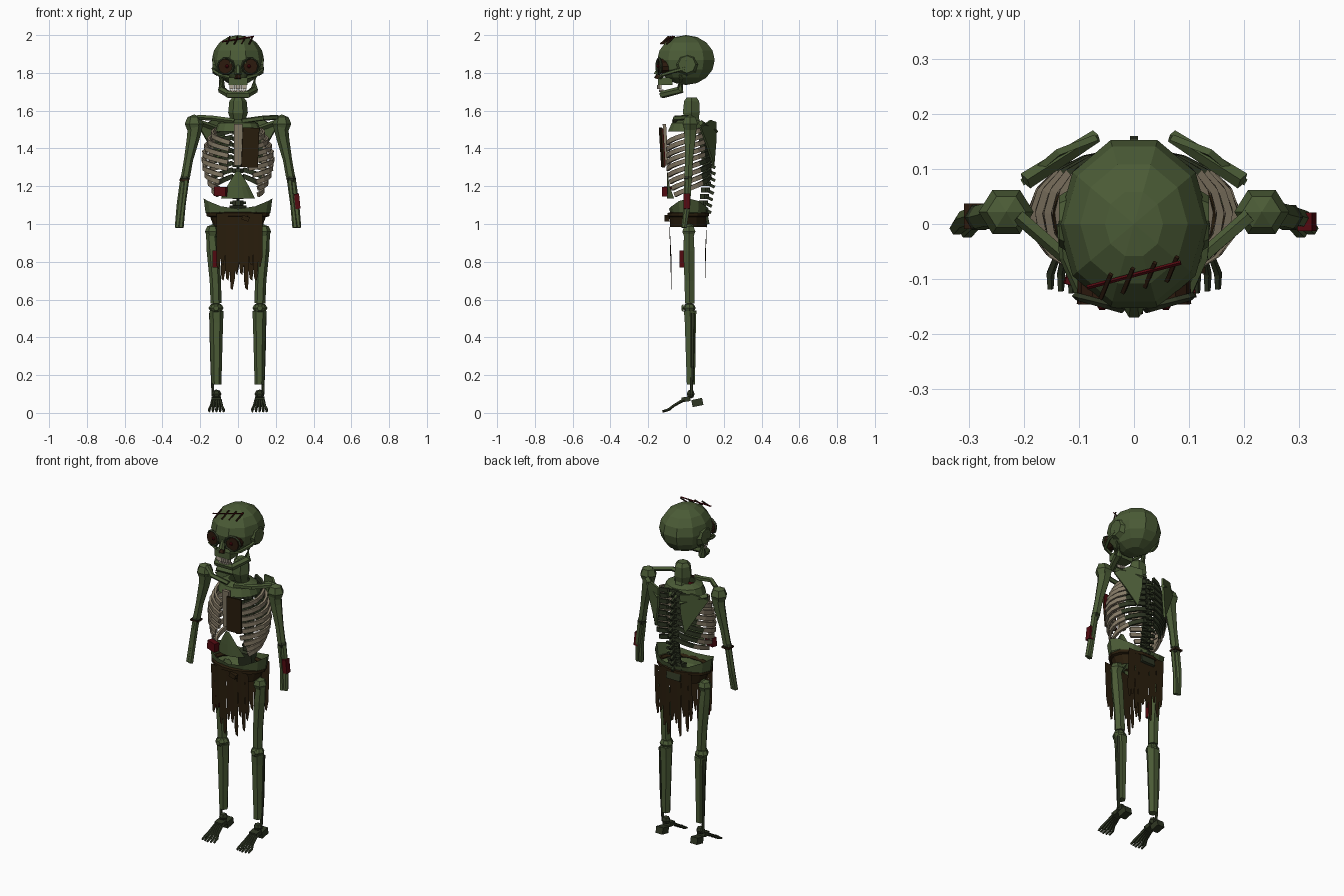
import bpy, bmesh, math, random
from mathutils import Vector, Matrix

random.seed(4)
if "Cube" in bpy.data.objects:
    bpy.data.objects.remove(bpy.data.objects["Cube"])


def material(name, r, g, b):
    m = bpy.data.materials.new(name)
    m.use_nodes = True
    m.diffuse_color = (r, g, b, 1)
    node = next(n for n in m.node_tree.nodes if n.type == 'BSDF_PRINCIPLED')
    node.inputs["Base Color"].default_value = (r, g, b, 1)
    node.inputs["Roughness"].default_value = 0.9
    return m


GREEN = material("rotten green", .07, .105, .037)
DARK = material("dark green", .028, .037, .017)
BONE = material("old bone", .23, .19, .13)
TOOTH = material("tooth", .42, .37, .29)
CLOTH = material("brown rag", .023, .013, .004)
RED = material("dried blood", .085, .003, .005)
SOCKET = material("socket", .025, .01, .004)


def finish(name, bm, *mats):
    bmesh.ops.remove_doubles(bm, verts=bm.verts, dist=1e-5)
    bmesh.ops.recalc_face_normals(bm, faces=bm.faces)
    me = bpy.data.meshes.new(name)
    bm.to_mesh(me)
    bm.free()
    for m in mats:
        me.materials.append(m)
    ob = bpy.data.objects.new(name, me)
    bpy.context.collection.objects.link(ob)
    return ob


def tube(name, pts, radii, mat, sides=6, flat=(1, 1), ref=(0, 1, 0), phase=0, closed=False):
    """Sweep a polygon along a path, one radius per point."""
    pts = [Vector(p) for p in pts]
    n = len(pts)
    if not isinstance(radii, (list, tuple)):
        radii = [radii] * n
    bm, rings = bmesh.new(), []
    for i, p in enumerate(pts):
        if closed:
            t = pts[(i + 1) % n] - pts[i - 1]
        else:
            t = pts[min(i + 1, n - 1)] - pts[max(i - 1, 0)]
        t.normalize()
        u = Vector(ref).cross(t).normalized()
        v = t.cross(u)
        ang = [math.tau * k / sides + phase for k in range(sides)]
        rings.append([bm.verts.new(p + radii[i] * (u * math.cos(a) * flat[0] + v * math.sin(a) * flat[1]))
                      for a in ang])
    for i in range(n if closed else n - 1):
        a, b = rings[i], rings[(i + 1) % n]
        for k in range(sides):
            j = (k + 1) % sides
            bm.faces.new((a[k], a[j], b[j], b[k]))
    if not closed:
        bm.faces.new(rings[0])
        bm.faces.new(rings[-1])
    return finish(name, bm, mat)


def box(name, c, size, mat, rot=(0, 0, 0)):
    bm = bmesh.new()
    m = Matrix.Translation(c)
    for ang, axis in zip(rot, "XYZ"):
        m = m @ Matrix.Rotation(ang, 4, axis)
    bmesh.ops.create_cube(bm, size=1, matrix=m @ Matrix.Diagonal((*size, 1)))
    return finish(name, bm, mat)


def sheet(name, rows, mat, c=(0, 0, 0), cols=12, lift=0):
    """Closed skin through elliptical rows of (z, rx, ry); lift raises the sides of the top row."""
    bm, grid = bmesh.new(), []
    for i, (z, rx, ry) in enumerate(rows):
        ang = [math.tau * k / cols for k in range(cols)]
        grid.append([bm.verts.new((c[0] + rx * math.cos(a), c[1] + ry * math.sin(a),
                                   z + (lift * math.cos(a) ** 2 if i == 0 else 0))) for a in ang])
    for a, b in zip(grid, grid[1:]):
        for k in range(cols):
            j = (k + 1) % cols
            bm.faces.new((a[k], a[j], b[j], b[k]))
    return finish(name, bm, mat)


def ball(name, c, r, mat, sides=6, rings=4):
    """Low-poly ellipsoid with radii r."""
    angles = [1e-4] + [math.pi * i / rings for i in range(1, rings)] + [math.pi - 1e-4]
    return sheet(name, [(c[2] + r[2] * math.cos(a), r[0] * math.sin(a), r[1] * math.sin(a)) for a in angles],
                 mat, c, sides)


# Skull, jaw and teeth
ball("cranium", (0, 0, 1.868), (.138, .16, .132), GREEN, 10, 8)
tube("nose_bone", [(0, -.135, 1.84), (0, -.155, 1.79)], [.012, .018], GREEN)
tube("nose_hole", [(0, -.14, 1.808), (0, -.152, 1.768)], [.006, .02], SOCKET, 5)
box("upper_jaw", (0, -.11, 1.755), (.1, .075, .04), GREEN)
tube("lower_jaw", [(-.088, -.025, 1.79), (-.086, -.03, 1.71), (-.05, -.125, 1.685), (.05, -.125, 1.685),
                   (.086, -.03, 1.71), (.088, -.025, 1.79)], [.016, .022, .02, .02, .022, .016], GREEN, 6, ref=(0, .3, 1))
for i in range(8):
    x = (i - 3.5) * .0115
    y = -.147 + 7 * x * x
    box("upper_tooth", (x, y, 1.725), (.01, .012, .022), TOOTH)
    box("lower_tooth", (x, y + .01, 1.705), (.009, .012, .014), TOOTH)

for s, side in ((1, "left_"), (-1, "right_")):
    # Face
    tube(side + "eye_socket", [(s * .062, -.09, 1.835), (s * .064, -.147, 1.835)], .04, SOCKET, 10, ref=(0, 0, 1))
    ball(side + "eye", (s * .058, -.147, 1.835), (.01, .011, .01), RED)
    loop = [math.tau * k / 10 for k in range(10)]
    tube(side + "eye_rim", [(s * (.064 + .042 * math.cos(a)), -.143 + .012 * math.cos(a), 1.835 + .042 * math.sin(a))
                            for a in loop], .007, DARK, 4, closed=True)
    tube(side + "cheek_bone", [(s * .045, -.135, 1.775), (s * .1, -.122, 1.79), (s * .126, -.06, 1.81),
                               (s * .13, 0, 1.825)], .01, GREEN, 5, ref=(0, 0, 1))
    tube(side + "temple", [(s * .11, .005, 1.845), (s * .136, .005, 1.845)], [.062, .046], GREEN, 8, ref=(0, 0, 1))

    # Shoulder and collar
    tube(side + "collar_bone", [(s * .02, -.06, 1.545), (s * .13, -.055, 1.56), (s * .21, .015, 1.565)],
         .014, GREEN, 5, ref=(0, 0, 1))
    ball(side + "shoulder", (s * .232, .022, 1.53), (.05, .046, .05), GREEN)
    bm = bmesh.new()
    blade = [(.2, .07, 1.51), (.135, .125, 1.55), (.065, .152, 1.54), (.07, .15, 1.43), (.09, .14, 1.31), (.15, .105, 1.42)]
    bm.faces.new([bm.verts.new((s * x, y, z)) for x, y, z in blade])
    ob = finish(side + "shoulder_blade", bm, GREEN)
    ob.modifiers.new("thickness", 'SOLIDIFY').thickness = .012
    tube(side + "blade_ridge", [(s * .068, .16, 1.49), (s * .197, .078, 1.535)], [.012, .016], GREEN, 4, ref=(0, 0, 1))

    # Arm
    tube(side + "upper_arm", [(s * .227, .022, 1.52), (s * .236, .022, 1.46), (s * .262, .016, 1.34),
                              (s * .278, .012, 1.25)], [.04, .034, .024, .024], GREEN)
    ball(side + "elbow", (s * .281, .012, 1.24), (.026, .026, .028), DARK)
    tube(side + "outer_forearm", [(s * .288, .014, 1.24), (s * .308, .008, 1.1), (s * .322, -.008, .98)],
         [.018, .017, .013], GREEN)
    tube(side + "inner_forearm", [(s * .274, .004, 1.23), (s * .29, 0, 1.1), (s * .303, -.012, .98)],
         [.015, .013, .015], GREEN)

    # Ribs, darker near the spine and shorter toward the waist
    for i in range(9):
        rx = .108 + .066 * math.sin(math.pi * (i + .8) / 9.5)
        sweep = 160 - 9 * max(0, i - 4)
        path = []
        for k in range(9):
            a = math.radians(84 - sweep * k / 8)
            path.append((s * (.012 + rx * math.cos(a)), .015 + .115 * math.sin(a),
                         1.53 - .0345 * i - .1 * k / 8))
        rib = tube(side + "rib", path, .016, BONE, 4, (.6, 1.05), (0, 0, 1), math.pi / 4)
        rib.data.materials.append(DARK)
        for f in rib.data.polygons:
            f.material_index = int(f.center.y > .085)

    # Leg
    ball(side + "hip", (s * .135, .015, .96), (.04, .04, .038), GREEN)
    tube(side + "hip_neck", [(s * .08, .02, 1.03), (s * .14, .015, .95)], .026, GREEN)
    tube(side + "thigh_bone", [(s * .142, .015, .97), (s * .132, .015, .86), (s * .12, .018, .7),
                               (s * .116, .02, .58)], [.028, .034, .03, .029], GREEN)
    ball(side + "knee", (s * .116, .018, .555), (.04, .034, .028), GREEN, 8)
    tube(side + "knee_cap", [(s * .116, -.012, .555), (s * .116, -.024, .555)], [.025, .014], GREEN, ref=(0, 0, 1))
    tube(side + "shin_bone", [(s * .114, .022, .54), (s * .113, .023, .48), (s * .113, .026, .15)],
         [.038, .034, .025], GREEN)
    tube(side + "calf_bone", [(s * .142, .035, .53), (s * .139, .035, .3), (s * .132, .028, .09)],
         [.011, .009, .008], DARK, 5)

    # Foot
    ball(side + "ankle", (s * .114, .025, .1), (.026, .024, .024), DARK)
    box(side + "heel", (s * .114, .06, .055), (.045, .058, .038), DARK, (.2, 0, 0))
    box(side + "arch", (s * .114, .0, .072), (.05, .045, .025), DARK, (.15, 0, 0))
    for t in range(5):
        o = (t - 2) * .0095
        tube(side + "toe", [(s * .114 + o, -.01, .07), (s * .114 + o * 1.5, -.065, .038),
                            (s * .114 + o * 2, -.09, .018), (s * .114 + o * 2, -.125 + abs(o) * .4, .008)],
             [.009, .007, .008, .006], DARK, 5, ref=(0, 0, 1))

# Neck and spine
tube("neck", [(0, .03, 1.67), (0, .03, 1.65), (0, .028, 1.59), (0, .035, 1.55), (0, .06, 1.5)],
     [.03, .046, .052, .04, .035], GREEN, 6)
for i in range(14):
    z = 1.52 - .034 * i
    y = .1 - .012 * math.cos(i * .45)
    tube("vertebra", [(0, y, z + .012), (0, y, z - .013)], .028, DARK)
    box("spine_spur", (0, y + .026, z - .01), (.014, .04, .016), DARK, (-.45, 0, 0))
    box("side_spur", (0, y + .015, z), (.085, .014, .014), DARK)

# Breastbone, upper chest and belly skin
box("breastbone", (.002, -.108, 1.42), (.044, .018, .22), BONE, (.06, 0, 0))
sheet("upper_chest", [(1.552, .06, .05), (1.535, .105, .09), (1.49, .12, .11)], GREEN, (0, .012, 0), 14)
for z0, z1, w0, w1 in ((1.28, 1.2, .08, .5), (1.2, 1.135, .5, .85)):
    bm = bmesh.new()
    rows = [[bm.verts.new((.12 * math.sin(w * k / 3), .01 - .11 * math.cos(w * k / 3), z)) for k in range(-3, 4)]
            for z, w in ((z0, w0), (z1, w1))]
    for k in range(6):
        bm.faces.new((rows[0][k], rows[0][k + 1], rows[1][k + 1], rows[1][k]))
    finish("belly_skin", bm, GREEN)

# Pelvis with rag wrapped round the hips
sheet("pelvis", [(1.08, .182, .105), (1.06, .172, .098), (1.02, .125, .085), (.985, .07, .05)], GREEN,
      (0, .015, 0), lift=.055)
box("tail_bone", (0, .09, 1.045), (.09, .05, .1), DARK, (.2, 0, 0))
ring = [math.tau * k / 14 for k in range(14)]
tube("belt", [(.155 * math.cos(a), .012 + .1 * math.sin(a), 1.05) for a in ring], .014, CLOTH, 5,
     ref=(0, 0, 1), closed=True)
sheet("hip_wrap", [(1.05, .152, .102), (.985, .128, .098)], CLOTH, (0, .012, 0), 14)
box("belt_knot", (.04, -.1, 1.03), (.04, .025, .025), CLOTH, (0, .3, 0))

# Ragged loincloth, front and back
tips = [.76, .78, .7, .65, .74, .73, .66, .78, .7, .77]
for name, y, hems in (("front_rag", -.09, tips), ("back_rag", .112, tips[::-1])):
    bm = bmesh.new()
    width = .245 / len(hems)
    for i, tip in enumerate(hems):
        x0, x1 = -.115 + i * width, -.115 + (i + 1) * width
        lean = random.uniform(.15, .6)
        bottom = y + (.012 if y < 0 else -.012)
        shape = [(x0, y, 1.055), (x1, y, 1.055), (x1, bottom, tip + .06), (x0 + (lean + .3) * width, bottom, tip),
                 (x0 + lean * .5 * width, bottom, tip + .01), (x0, bottom, tip + .05)]
        bm.faces.new([bm.verts.new(p) for p in shape])
    finish(name, bm, CLOTH)

# Chest patch, wounds and head stitches
box("chest_patch", (.065, -.128, 1.405), (.088, .009, .21), CLOTH, (.06, .04, .12))
box("patch_lining", (.068, -.121, 1.405), (.08, .005, .2), RED, (.06, .04, .12))
box("belly_wound", (-.092, -.102, 1.172), (.064, .032, .05), RED, (0, .05, -.3))
box("forearm_wound", (.314, .004, 1.12), (.026, .034, .08), RED, (0, -.1, 0))
box("elbow_wound", (-.284, .014, 1.232), (.05, .046, .01), SOCKET)
box("thigh_wound", (-.122, -.022, .815), (.024, .026, .09), RED)
tube("scalp_cut", [(-.085, -.115, 1.965), (.085, -.07, 1.993)], .004, RED, 4)
for i in range(4):
    x = -.05 + i * .04
    y = -.1 + x * .26
    tube("stitch", [(x - .01, y - .022, 1.952), (x + .008, y + .022, 1.993)], .005, SOCKET, 4)
